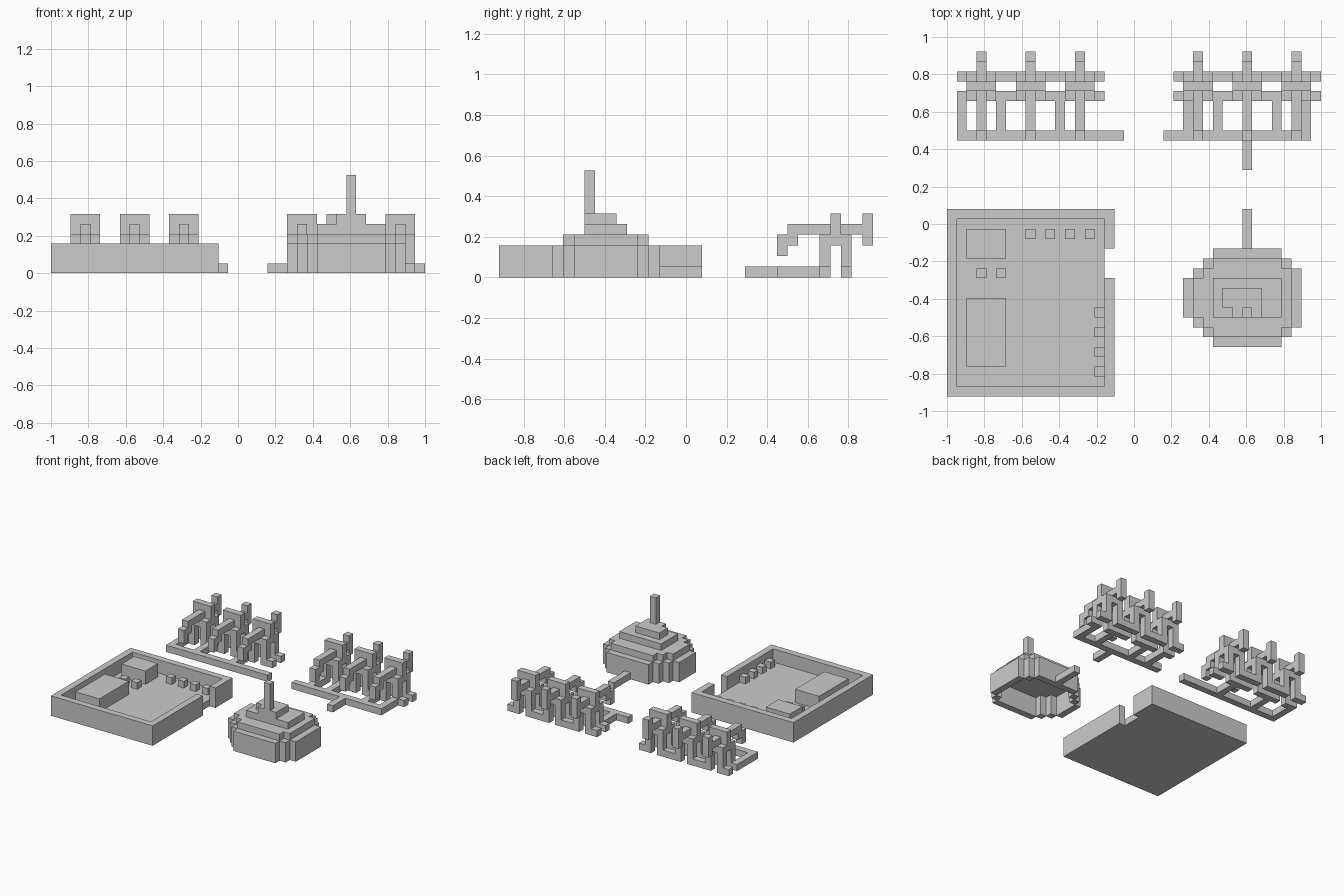
import bpy, bmesh, math

if "Cube" in bpy.data.objects:
    bpy.data.objects.remove(bpy.data.objects["Cube"])

U = 2 / 38                    # one voxel
OX, OY = 19, 17.5             # grid centre


def box(i0, i1, j0, j1, k0, k1):
    return {(i, j, k) for i in range(i0, i1) for j in range(j0, j1) for k in range(k0, k1)}


def build(name, cells):
    """Outer skin of a set of voxels, with coplanar faces merged."""
    bm = bmesh.new()
    verts = {}

    def vert(p):
        if p not in verts:
            verts[p] = bm.verts.new(((p[0] - OX) * U, (p[1] - OY) * U, p[2] * U))
        return verts[p]

    for c in cells:
        for axis in range(3):
            for side in (0, 1):
                n = list(c)
                n[axis] += 2 * side - 1
                if tuple(n) in cells:
                    continue
                a, b = (axis + 1) % 3, (axis + 2) % 3
                loop = []
                for da, db in ((0, 0), (1, 0), (1, 1), (0, 1)):
                    p = list(c)
                    p[axis] += side
                    p[a] += da
                    p[b] += db
                    loop.append(vert(tuple(p)))
                bm.faces.new(loop if side else loop[::-1])
    bmesh.ops.dissolve_limit(bm, angle_limit=math.radians(1), verts=bm.verts, edges=bm.edges)
    bmesh.ops.triangulate(bm, faces=[f for f in bm.faces if len(f.verts) > 4])
    mesh = bpy.data.meshes.new(name)
    bm.to_mesh(mesh)
    bm.free()
    ob = bpy.data.objects.new(name, mesh)
    bpy.context.collection.objects.link(ob)
    return ob


# walled tray with a doorway in its right wall, and the blocks inside
tray = box(0, 17, 0, 19, 0, 3) - box(1, 16, 1, 18, 1, 3) - box(16, 17, 12, 15, 0, 3)
tray |= box(2, 6, 3, 10, 1, 3) | box(2, 6, 14, 17, 1, 3)
for i in (8, 10, 12, 14):
    tray |= box(i, i + 1, 16, 17, 1, 2)
for j in (2, 4, 6, 8):
    tray |= box(15, 16, j, j + 1, 1, 2)
for i in (3, 5):
    tray |= box(i, i + 1, 12, 13, 1, 2)
build("walled_tray", tray)

# stepped dome: x-span of each row of the footprint, hollow underneath
rows = {5: (27, 34), 6: (26, 35), 7: (25, 36), 8: (24, 36), 9: (24, 36), 10: (24, 36),
        11: (24, 36), 12: (25, 36), 13: (26, 35), 14: (27, 34)}
foot = {(i, j) for j, (a, b) in rows.items() for i in range(a, b)}
inner = {(i, j) for i, j in foot
         if all((i + d, j + e) in foot for d, e in ((1, 0), (-1, 0), (0, 1), (0, -1)))}
dome = {(i, j, k) for i, j in foot - inner for k in range(3)}
dome |= {(i, j, 3) for i, j in inner}
dome |= box(27, 34, 8, 12, 4, 5)
dome |= box(28, 32, 8, 11, 5, 6) - box(28, 29, 8, 9, 5, 6)
dome |= box(30, 31, 8, 9, 5, 10)          # mast
dome |= box(30, 31, 15, 19, 0, 1)         # lead on the ground
build("stepped_dome", dome)


def figure(i):
    """Four-legged arch with a raised plate, hooked beam and tail block."""
    c = box(i, i + 3, 30, 33, 3, 4)
    for leg in (i, i + 2):
        for j in (30, 32):
            c |= box(leg, leg + 1, j, j + 1, 0, 3)
    c |= box(i, i + 3, 31, 32, 4, 6)
    c |= box(i + 1, i + 2, 27, 35, 4, 5)
    c |= box(i + 1, i + 2, 26, 28, 3, 4) | box(i + 1, i + 2, 26, 27, 2, 3)
    c |= box(i + 1, i + 2, 34, 35, 3, 6)
    return c


def row(name, start, lanes, strip):
    """Three figures joined by feet, lanes and a front strip on the ground."""
    c = set()
    for n in range(3):
        c |= figure(start + 5 * n)
    for j in (30, 32):
        for a, b in ((-1, 0), (3, 5), (8, 10), (13, 14)):
            c |= box(start + a, start + b, j, j + 1, 0, 1)
    for i in lanes:
        c |= box(i, i + 1, 26, 31, 0, 1)
    c |= box(*strip, 26, 27, 0, 1)
    return c


build("left_figure_row", row("left", 2, (1, 5, 11), (1, 18)))
build("right_figure_row", row("right", 24, (24, 27, 33, 36), (22, 37))
      | box(30, 31, 23, 26, 0, 1))
